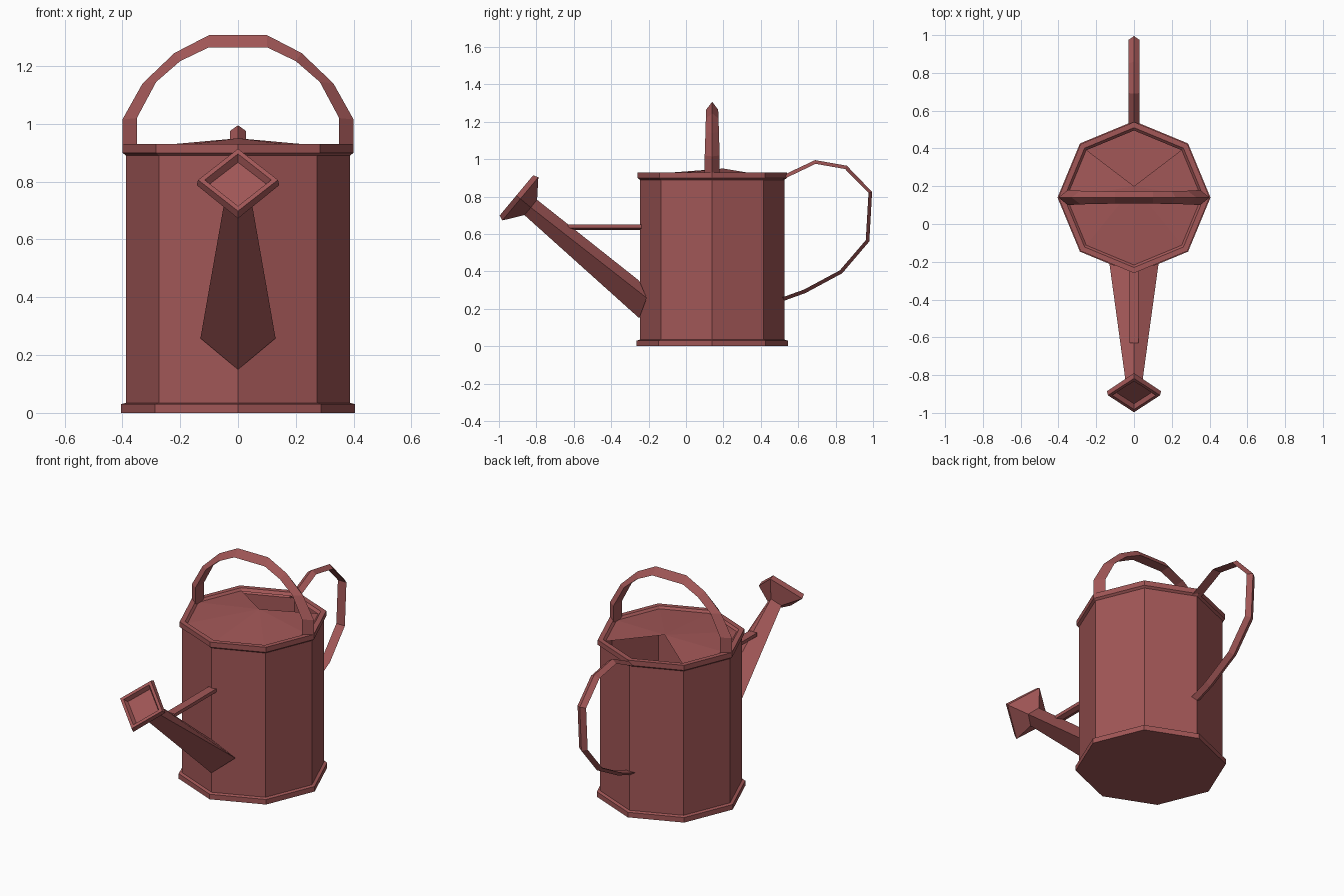
import bpy, bmesh
from math import cos, sin, pi
from mathutils import Vector

if "Cube" in bpy.data.objects:
    bpy.data.objects.remove(bpy.data.objects["Cube"])

paint = bpy.data.materials.new("red_paint")
paint.diffuse_color = (0.36, 0.095, 0.095, 1)
paint.use_nodes = True
paint.node_tree.nodes["Principled BSDF"].inputs["Base Color"].default_value = paint.diffuse_color
CY = 0.14  # y of the body axis


def make(name, verts, faces):
    bm = bmesh.new()
    vs = [bm.verts.new(v) for v in verts]
    for f in faces:
        bm.faces.new([vs[i] for i in f])
    bmesh.ops.recalc_face_normals(bm, faces=bm.faces)
    me = bpy.data.meshes.new(name)
    bm.to_mesh(me)
    bm.free()
    me.materials.append(paint)
    ob = bpy.data.objects.new(name, me)
    bpy.context.collection.objects.link(ob)
    return ob


def loft(name, rings, cap_start=True, cap_end=True):
    """Skin a list of equal-sized closed rings."""
    n = len(rings[0])
    verts = [v for r in rings for v in r]
    faces = [(i * n + k, i * n + (k + 1) % n, (i + 1) * n + (k + 1) % n, (i + 1) * n + k)
             for i in range(len(rings) - 1) for k in range(n)]
    if cap_start:
        faces.append(tuple(range(n)))
    if cap_end:
        faces.append(tuple(range(len(verts) - n, len(verts))))
    return make(name, verts, faces)


def octagon(r, z):
    return [(r * cos(k * pi / 4), CY + r * sin(k * pi / 4), z) for k in range(8)]


# Body: eight-sided shell with base band and top rim, open at the top
profile = [(0.405, 0), (0.405, 0.03), (0.387, 0.035), (0.387, 0.89),
           (0.40, 0.90), (0.40, 0.93), (0.37, 0.93), (0.355, 0.915)]
loft("body", [octagon(r, z) for r, z in profile], cap_end=False)

# Lid: shallow cone with the two rear sectors left open for filling
make("lid", octagon(0.357, 0.918) + [(0, 0.2, 0.95)],
     [(k, (k + 1) % 8, 8) for k in range(8) if k not in (1, 2)])

# Overhead handle: triangular section, ridge outward (outer x,z, inner x,z, half width)
half = [(0.40, 0.91, 0.35, 0.91, 0.04), (0.40, 1.015, 0.35, 1.02, 0.04),
        (0.33, 1.14, 0.283, 1.145, 0.036), (0.22, 1.245, 0.20, 1.217, 0.034),
        (0.10, 1.307, 0.10, 1.265, 0.032)]
path = half + [(-a, b, -c, d, w) for a, b, c, d, w in reversed(half)]
loft("top_handle", [[(ox, CY, oz), (ix, CY - w, iz), (ix, CY + w, iz)]
                    for ox, oz, ix, iz, w in path])

# Rear handle: thin triangular strip following a loop in the yz plane
loop = [Vector(p) for p in ((0.51, 0.91), (0.69, 0.995), (0.86, 0.965), (0.995, 0.825),
                            (0.98, 0.56), (0.835, 0.39), (0.64, 0.285), (0.51, 0.238))]
rings = []
for i, p in enumerate(loop):
    t = (loop[min(i + 1, len(loop) - 1)] - loop[max(i - 1, 0)]).normalized()
    q = p + Vector((t.y, -t.x)) * 0.02
    rings.append([(0, p.x, p.y), (0.028, q.x, q.y), (-0.028, q.x, q.y)])
loft("rear_handle", rings)

# Spout and sprinkler head share a tilted frame at the neck
axis, up = Vector((0, -0.77, 0.64)), Vector((0, 0.64, 0.77))
neck = Vector((0, -0.83, 0.742))


def diamond(dist, rx, ru):
    c, x = neck + axis * dist, Vector((rx, 0, 0))
    return [c - up * ru, c + x, c + up * ru, c - x]


# Spout: tapering diamond section
loft("spout", [[(0, -0.25, 0.15), (0.13, -0.21, 0.258), (0, -0.25, 0.35), (-0.13, -0.21, 0.258)],
               diamond(0, 0.045, 0.053)])

# Sprinkler head: flared diamond with a recessed face
loft("sprinkler_head", [diamond(0, 0.045, 0.053), diamond(0.072, 0.143, 0.15),
                        diamond(0.10, 0.138, 0.14), diamond(0.10, 0.115, 0.117),
                        diamond(0.075, 0.10, 0.10)])

# Brace from body to spout
loft("spout_brace", [[(-0.025, y, 0.652), (0.025, y, 0.652), (0.025, y, 0.632),
                      (0, y, 0.622), (-0.025, y, 0.632)] for y in (-0.235, -0.63)])
